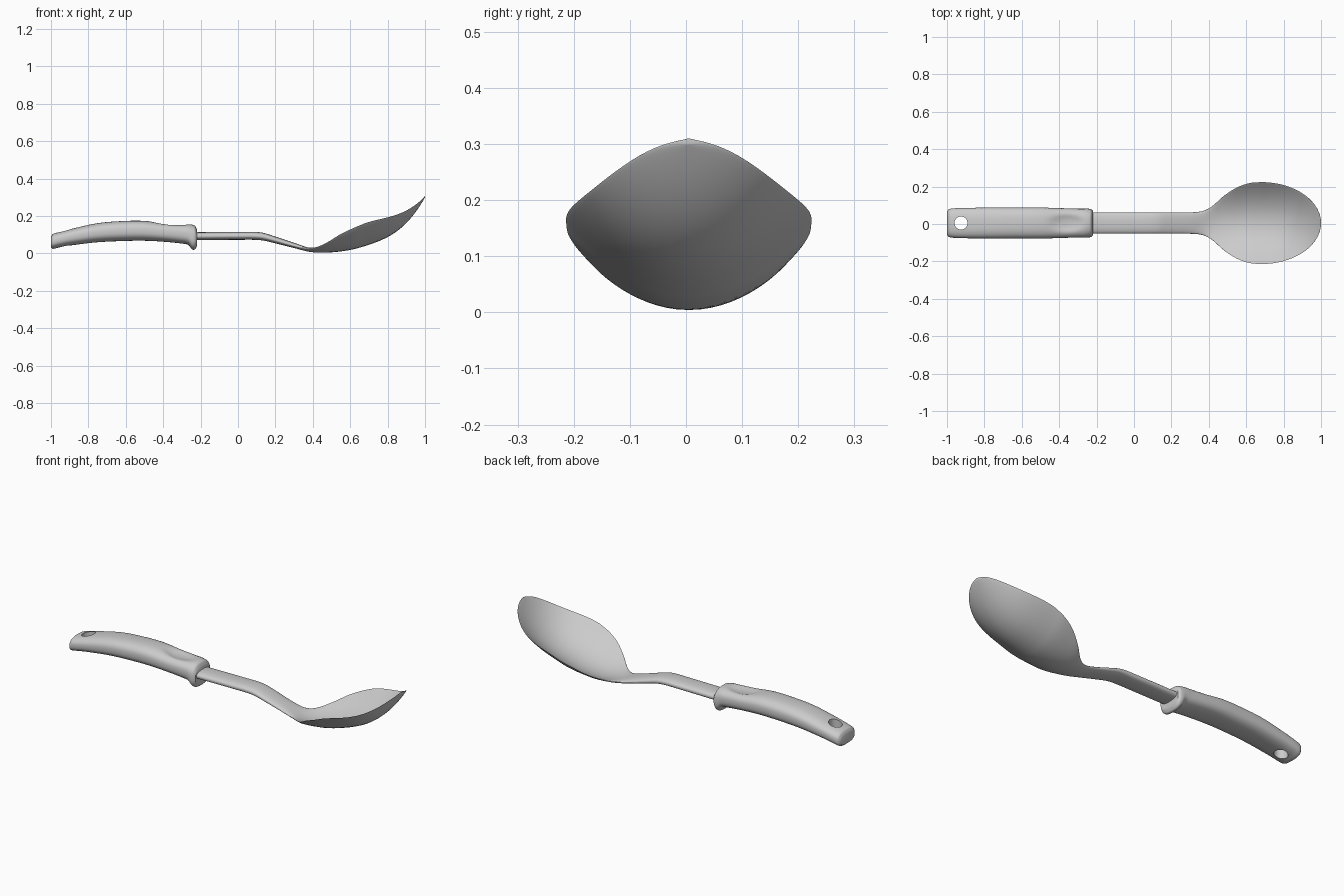
import bpy, bmesh, math
from math import cos, sin, pi

cube = bpy.data.objects.get("Cube")
if cube:
    bpy.data.objects.remove(cube, do_unlink=True)

CENTRE_Y = 0.005

grey = bpy.data.materials.new("light grey")
grey.use_nodes = True
grey.diffuse_color = (0.6, 0.6, 0.6, 1)
grey.node_tree.nodes["Principled BSDF"].inputs["Base Color"].default_value = (0.6, 0.6, 0.6, 1)


def power(value, exponent):
    """Signed power, for superellipse cross-sections."""
    return math.copysign(abs(value) ** exponent, value)


def refine(rows, steps):
    """Insert smooth in-between stations along the length."""
    def slope(i, k):
        a, b = rows[max(i - 1, 0)], rows[min(i + 1, len(rows) - 1)]
        return (b[k] - a[k]) / (b[0] - a[0])
    result = []
    for i in range(len(rows) - 1):
        a, b = rows[i], rows[i + 1]
        span = b[0] - a[0]
        for s in range(steps):
            t = s / steps
            station = [a[0] + span * t]
            for k in range(1, len(a)):
                rise = b[k] - a[k]
                da, db = slope(i, k) * span - rise, rise - slope(i + 1, k) * span
                station.append(a[k] + rise * t + t * (1 - t) * (da * (1 - t) + db * t))
            result.append(station)
    return result + [list(rows[-1])]


def loft(name, stations, sides, squareness):
    """Skin rings given as (x, half width, middle z, edge rise, half thickness)."""
    bm = bmesh.new()
    rings = []
    for x, width, middle, rise, thick in stations:
        ring = []
        for i in range(sides):
            angle = 2 * pi * i / sides
            across = power(cos(angle), 2 / squareness)
            up = power(sin(angle), 2 / squareness)
            z = middle + rise * across ** 2 + thick * up
            ring.append(bm.verts.new((x, CENTRE_Y + width * across, z)))
        rings.append(ring)
    for a, b in zip(rings, rings[1:]):
        for i in range(sides):
            j = (i + 1) % sides
            bm.faces.new((a[i], a[j], b[j], b[i]))
    bm.faces.new(rings[0])
    bm.faces.new(rings[-1])
    bmesh.ops.recalc_face_normals(bm, faces=bm.faces)
    mesh = bpy.data.meshes.new(name)
    bm.to_mesh(mesh)
    bm.free()
    mesh.materials.append(grey)
    obj = bpy.data.objects.new(name, mesh)
    bpy.context.collection.objects.link(obj)
    return obj


def activate(obj):
    bpy.ops.object.select_all(action='DESELECT')
    obj.select_set(True)
    bpy.context.view_layer.objects.active = obj


# Arched handle: x, half width, underside z, top z
handle_profile = [
    (-1.0, .062, .032, .088), (-.99, .074, .025, .104), (-.96, .079, .031, .113),
    (-.9, .081, .042, .129), (-.75, .083, .060, .162), (-.6, .083, .067, .174),
    (-.5, .083, .068, .174), (-.4, .080, .063, .163), (-.3, .077, .053, .157),
    (-.265, .077, .045, .156), (-.245, .077, .022, .154), (-.23, .074, .022, .148),
    (-.22, .066, .038, .130)]
stations = [(x, w, (low + high) / 2, 0, (high - low) / 2)
            for x, w, low, high in refine(handle_profile, 5)]
handle = loft("handle", stations, 40, 2.6)

# Shallow thumb rest pressed into the top of the handle
for v in handle.data.vertices:
    if v.co.z > 0.11:
        far = ((v.co.x + .36) / .08) ** 2 + ((v.co.y - CENTRE_Y) / .04) ** 2
        v.co.z -= 0.014 * math.exp(-far ** 2)

# Hanging hole through the handle end
bpy.ops.mesh.primitive_cylinder_add(vertices=32, radius=.035, depth=.4,
                                    location=(-.925, CENTRE_Y, .08))
cutter = bpy.context.object
cutter.name = "hole_cutter"
cutter.hide_render = True
cutter.data.materials.append(grey)
hole = handle.modifiers.new("hanging hole", 'BOOLEAN')
hole.operation = 'DIFFERENCE'
hole.solver = 'EXACT'
hole.object = cutter
activate(handle)
bpy.ops.object.modifier_apply(modifier=hole.name)
bpy.data.objects.remove(cutter, do_unlink=True)

# Flat shank running into the bowl: x, half width, middle z, rim rise, half thickness
blade_profile = [
    (-.26, .057, .092, 0, .021), (0, .057, .094, 0, .021), (.12, .057, .092, 0, .021),
    (.2, .057, .072, 0, .018), (.3, .057, .043, 0, .014), (.37, .065, .022, .006, .011),
    (.42, .092, .013, .020, .008), (.48, .145, .011, .050, .006), (.55, .190, .016, .088, .005),
    (.62, .214, .028, .109, .005), (.68, .219, .045, .117, .005)]
blade = refine(blade_profile, 5)

# Rounded front of the bowl, closing in an elliptical tip
for i in range(1, 25):
    angle = i / 24 * (pi / 2 - 0.03)
    run = sin(angle)
    blade.append((.68 + .32 * run, .219 * cos(angle),
                  .045 + .105 * run + .155 * run ** 3, .117 * cos(angle) ** 2, .005))
shank_and_bowl = loft("shank_and_bowl", blade, 48, 2.4)

for part in (handle, shank_and_bowl):
    activate(part)
    bpy.ops.object.shade_smooth_by_angle(angle=math.radians(40))
